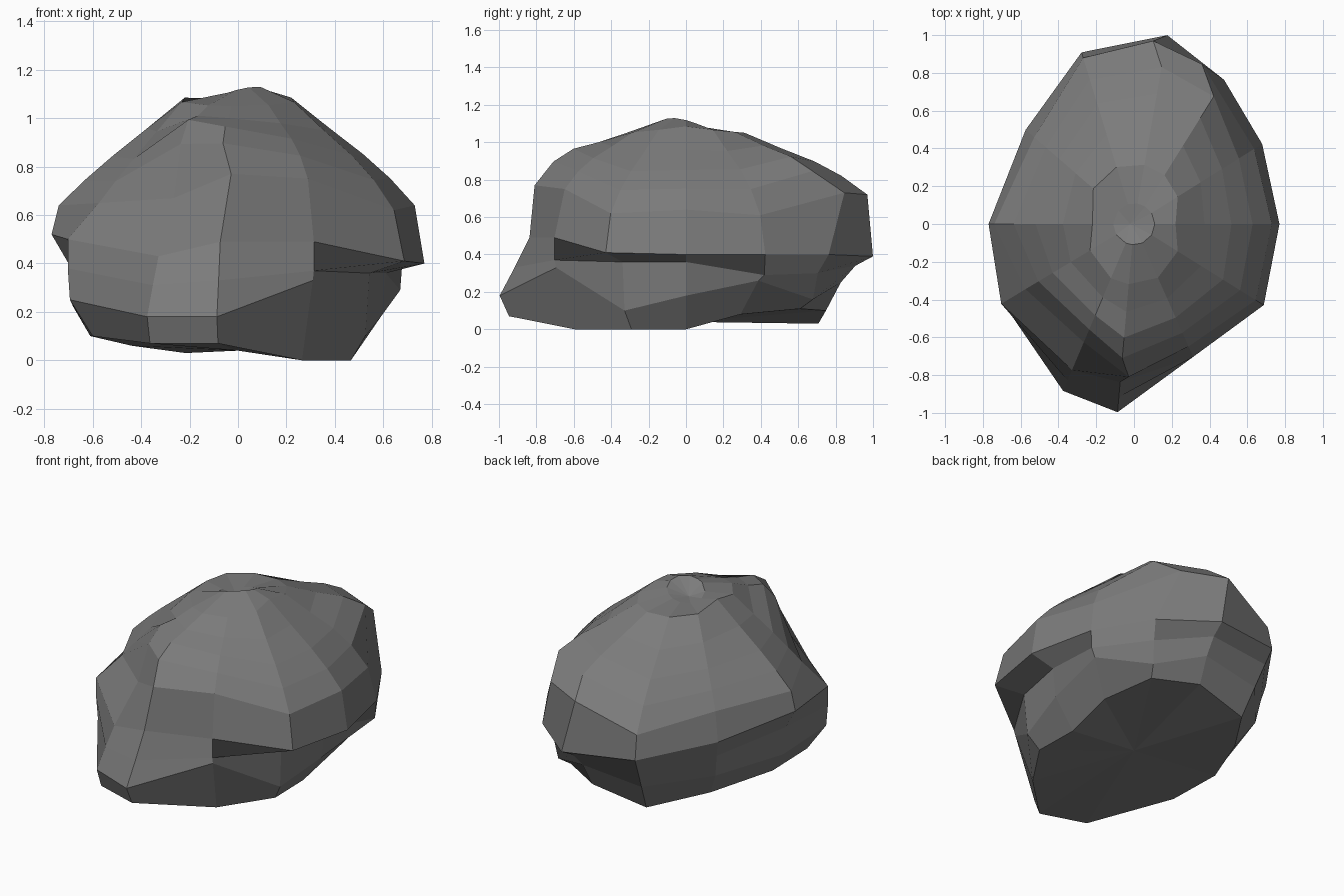
import bpy, bmesh
from math import radians, sin, cos

if "Cube" in bpy.data.objects:
    bpy.data.objects.remove(bpy.data.objects["Cube"])

# Vertical rib profiles: compass angle -> (radius, height) at
# base, lower bulge, under-ledge, ledge edge, shoulder
RIBS = {
    0:   [(.46, .00), (.59, .18), (.61, .36), (.77, .40), (.73, .64)],
    32:  [(.55, .08), (.73, .26), (.79, .29), (.80, .40), (.75, .61)],
    58:  [(.72, .11), (.80, .16), (.83, .30), (.90, .40), (.92, .73)],
    80:  [(.76, .10), (.84, .25), (.92, .34), (1.015, .39), (.975, .72)],
    107: [(.74, .03), (.83, .20), (.90, .33), (.95, .42), (.92, .57)],
    139: [(.58, .06), (.70, .22), (.73, .36), (.76, .46), (.70, .63)],
    180: [(.61, .10), (.68, .22), (.70, .40), (.77, .52), (.74, .64)],
    211: [(.70, .10), (.81, .25), (.82, .38), (.82, .50), (.67, .65)],
    247: [(.93, .07), (.96, .18), (.90, .31), (.84, .43), (.68, .67)],
    265: [(.95, .07), (1.0, .18), (.92, .33), (.84, .49), (.81, .77)],
    294: [(.65, .00), (.76, .33), (.77, .37), (.77, .49), (.71, .75)],
    328: [(.55, .00), (.62, .10), (.64, .36), (.81, .41), (.76, .62)],
}
# How much each rib swells above a straight slope, and sideways shoulder twist
SWELL = {0: .18, 32: .38, 58: .4, 139: .08, 180: .1, 211: .05, 247: 1.15, 265: .55}
TWIST = {58: 9, 80: 4, 265: 3}
DOME_STEPS = (.2, .42, .7, 1.0)


def polar(angle, r, z):
    return (r * cos(radians(angle)), r * sin(radians(angle)), z)


def rib_profile(angle, lower):
    """Extend a lower rib profile over the dome to the knobbly crown."""
    side = abs(sin(radians(angle)))
    r0, z0 = lower[-1]
    r1, z1 = .22 + .10 * side, 1.085 - .035 * side
    swell = SWELL.get(angle, .27)
    dome = [(r0 + (r1 - r0) * t, z0 + (z1 - z0) * t + swell * t * (1 - t) ** 2)
            for t in DOME_STEPS]
    dome.append((.11, 1.09 + .04 * cos(radians(angle + 45))))
    return ([polar(angle, *p) for p in lower[:-1]]
            + [polar(angle + TWIST.get(angle, 0), r0, z0)]
            + [polar(angle, *p) for p in dome])


bm = bmesh.new()
ribs = [[bm.verts.new(p) for p in rib_profile(a, low)] for a, low in RIBS.items()]
crown = bm.verts.new((-.02, 0, 1.05))
base = bm.verts.new((0, 0, .04))

# Skin the ribs, then close the crown and underside
for left, right in zip(ribs, ribs[1:] + ribs[:1]):
    for k in range(len(left) - 1):
        bm.faces.new((left[k], right[k], right[k + 1], left[k + 1]))
    bm.faces.new((left[-1], right[-1], crown))
    bm.faces.new((right[0], left[0], base))

bmesh.ops.recalc_face_normals(bm, faces=bm.faces)
mesh = bpy.data.meshes.new("boulder")
bm.to_mesh(mesh)
bm.free()
boulder = bpy.data.objects.new("boulder", mesh)
bpy.context.collection.objects.link(boulder)

# Dark stone
stone = bpy.data.materials.new("dark_stone")
stone.diffuse_color = (.2, .2, .2, 1)
stone.use_nodes = True
stone.node_tree.nodes["Principled BSDF"].inputs["Base Color"].default_value = stone.diffuse_color
mesh.materials.append(stone)
